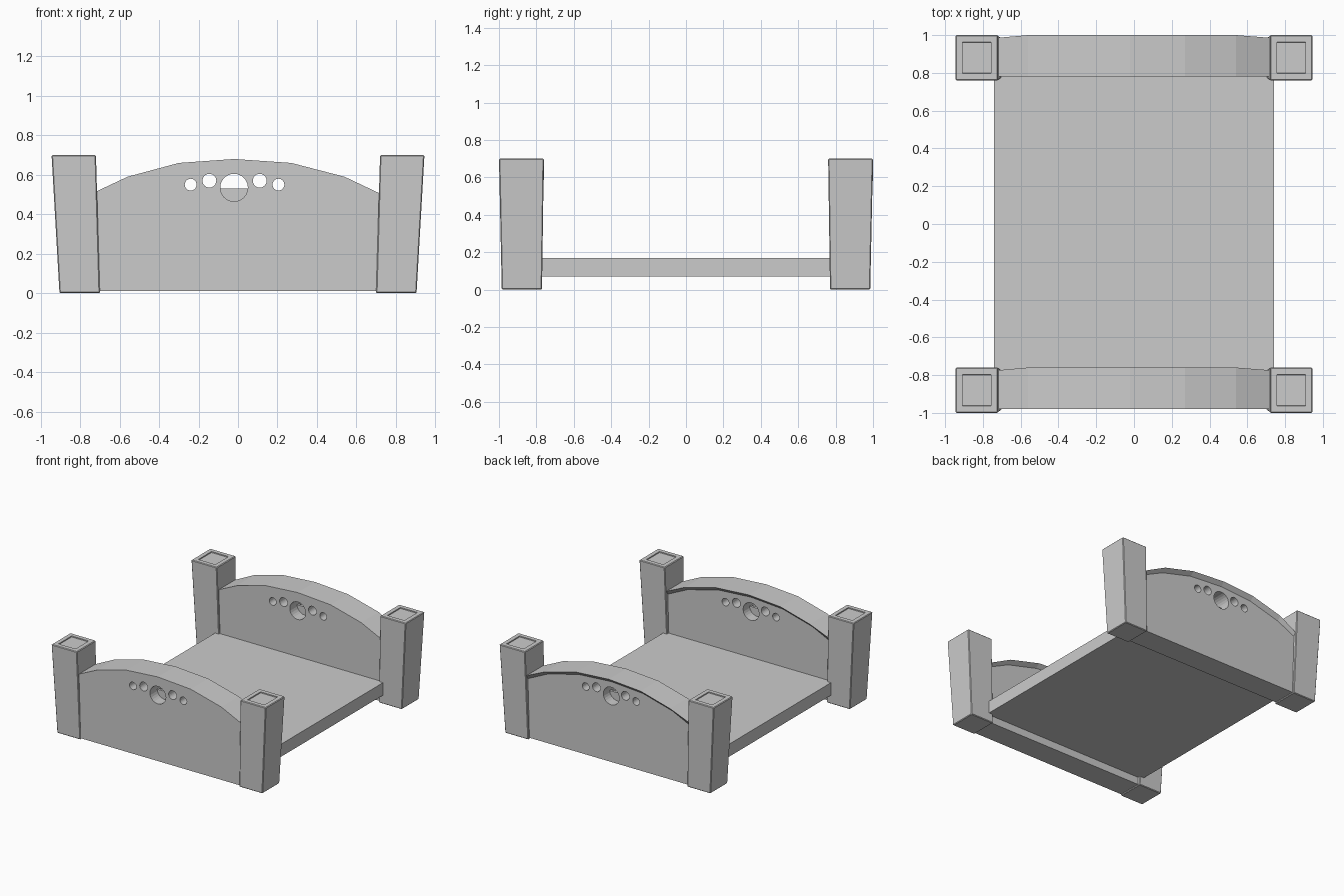
import bpy, bmesh, math
from mathutils import Matrix

if "Cube" in bpy.data.objects:
    bpy.data.objects.remove(bpy.data.objects["Cube"])


def new_object(name, bm):
    bmesh.ops.recalc_face_normals(bm, faces=bm.faces[:])
    mesh = bpy.data.meshes.new(name)
    bm.to_mesh(mesh)
    bm.free()
    ob = bpy.data.objects.new(name, mesh)
    bpy.context.collection.objects.link(ob)
    return ob


def cylinder_y(bm, x, z, r, depth):
    m = Matrix.Translation((x, 0, z)) @ Matrix.Rotation(math.pi / 2, 4, 'X')
    bmesh.ops.create_cone(bm, cap_ends=True, segments=24, radius1=r, radius2=r,
                          depth=depth, matrix=m)


# tapered corner posts with a shallow square recess on top
def post(name, sx, sy):
    bm = bmesh.new()
    bottom = [(0.70, 0.77), (0.905, 0.77), (0.905, 0.985), (0.70, 0.985)]
    top = [(0.72, 0.76), (0.945, 0.76), (0.945, 1.0), (0.72, 1.0)]
    lo = [bm.verts.new((sx * x, sy * y, 0)) for x, y in bottom]
    hi = [bm.verts.new((sx * x, sy * y, 0.70)) for x, y in top]
    bm.faces.new(lo)
    cap = bm.faces.new(hi)
    for i in range(4):
        j = (i + 1) % 4
        bm.faces.new((lo[i], lo[j], hi[j], hi[i]))
    bmesh.ops.recalc_face_normals(bm, faces=bm.faces[:])
    outer = [e for e in bm.edges]
    bmesh.ops.bevel(bm, geom=outer, offset=0.005, segments=1, affect='EDGES')
    cap = max(bm.faces, key=lambda f: f.calc_center_median().z)
    bmesh.ops.inset_region(bm, faces=[cap], thickness=0.046)
    bmesh.ops.inset_region(bm, faces=[cap], thickness=0.001, depth=-0.008)
    return new_object(name, bm)


for sx, side in ((-1, "left"), (1, "right")):
    for sy, end in ((-1, "front"), (1, "back")):
        post(f"{end}_{side}_post", sx, sy)

# arched end boards: cross-section with an overhanging lip, lofted along x
ARCH = [(-0.73, 0.51), (-0.56, 0.59), (-0.30, 0.66), (-0.02, 0.68),
        (0.27, 0.66), (0.54, 0.59), (0.73, 0.50)]
HOLES = [(-0.24, 0.55, 0.03), (-0.145, 0.57, 0.035), (-0.02, 0.535, 0.07),
         (0.11, 0.57, 0.035), (0.205, 0.55, 0.03)]


def board(name, y0):
    bm = bmesh.new()
    rings = []
    for x, z in ARCH:
        lip = 0.205 if abs(x) > 0.7 else 0.22
        section = [(0, 0.01), (0, z), (lip, z), (0.19, z - 0.03), (0.19, 0.01)]
        rings.append([bm.verts.new((x, y0 + y, h)) for y, h in section])
    bm.faces.new(rings[0])
    bm.faces.new(rings[-1])
    for a, b in zip(rings, rings[1:]):
        for i in range(5):
            j = (i + 1) % 5
            bm.faces.new((a[i], a[j], b[j], b[i]))
    ob = new_object(name, bm)

    # round holes through the board
    cut = bmesh.new()
    for x, z, r in HOLES:
        cylinder_y(cut, x, z, r, 0.6)
    bmesh.ops.translate(cut, verts=cut.verts[:], vec=(0, y0 + 0.1, 0))
    cutter = new_object("hole_cutter", cut)
    cutter.hide_render = True
    mod = ob.modifiers.new("holes", 'BOOLEAN')
    mod.operation, mod.solver, mod.object = 'DIFFERENCE', 'EXACT', cutter
    bpy.context.view_layer.objects.active = ob
    bpy.ops.object.modifier_apply(modifier=mod.name)
    bpy.data.objects.remove(cutter)

    # half disc filling the lower half of the middle hole
    bm = bmesh.new()
    cylinder_y(bm, -0.02, 0.535, 0.072, 0.02)
    bmesh.ops.translate(bm, verts=bm.verts[:], vec=(0, y0 + 0.1, 0))
    cutg = bmesh.ops.bisect_plane(bm, geom=bm.verts[:] + bm.edges[:] + bm.faces[:],
                                  plane_co=(0, 0, 0.53), plane_no=(0, 0, 1),
                                  clear_outer=True)
    edges = [e for e in cutg["geom_cut"] if isinstance(e, bmesh.types.BMEdge)]
    bmesh.ops.holes_fill(bm, edges=edges)
    new_object(name + "_hole_fill", bm)


board("front_board", -0.98)
board("back_board", 0.78)

# bed base slab
bm = bmesh.new()
bmesh.ops.create_cube(bm, size=1, matrix=Matrix.Translation((0, 0, 0.12))
                      @ Matrix.Diagonal((1.48, 1.58, 0.10, 1)))
new_object("bed_base", bm)
